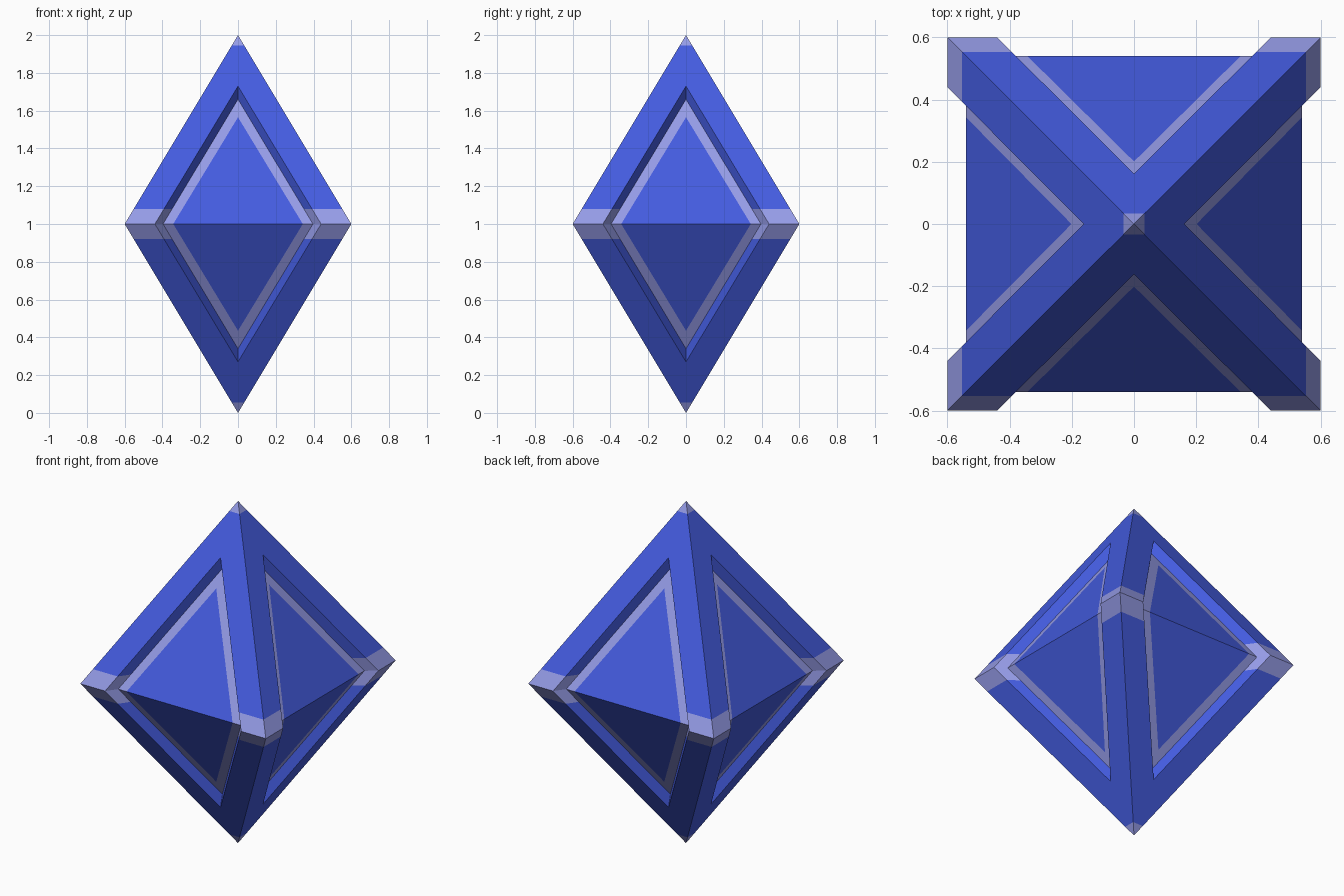
import bpy, bmesh
from mathutils import Matrix
from math import pi

if "Cube" in bpy.data.objects:
    bpy.data.objects.remove(bpy.data.objects["Cube"])


def material(name, col):
    m = bpy.data.materials.new(name)
    m.diffuse_color = (*col, 1)
    m.use_nodes = True
    m.node_tree.nodes["Principled BSDF"].inputs["Base Color"].default_value = m.diffuse_color
    return m


blue = material("royal blue", (0.058, 0.107, 0.745))
pale = material("pale lavender", (0.305, 0.333, 0.807))

# Diamond rings on each side: half width, half height, y depth at the equator
OUTER = (0.60, 1.00, 0.60)
OPENING = (0.44, 0.73, 0.60)
RECESS = (0.397, 0.66, 0.54)
BORDER = (0.343, 0.565, 0.54)
CENTRE = (0.0, 0.0, 0.54)


def add_band(bm, ring_a, ring_b, mat=0):
    """Fill between two diamond rings on all four sides, mirrored in x and z."""
    for turn in range(4):
        rot = Matrix.Rotation(turn * pi / 2, 3, 'Z')
        for sx in (-1, 1):
            for sz in (-1, 1):
                pts = []
                for w, h, d in (ring_a, ring_b):
                    pair = [(sx * w, -d, 1), (0, -(d - 0.6 * h), 1 + sz * h)]
                    pts += pair if not pts else pair[::-1]
                if ring_b is CENTRE:
                    pts.pop()
                if sx * sz < 0:
                    pts.reverse()
                verts = [bm.verts.new(rot @ Matrix.Identity(3) @ v)
                         for v in map(lambda p: Matrix.Translation(p).translation, pts)]
                bm.faces.new(verts).material_index = mat


def finish(bm, name):
    bmesh.ops.remove_doubles(bm, verts=bm.verts, dist=1e-4)
    me = bpy.data.meshes.new(name)
    bm.to_mesh(me)
    bm.free()
    me.materials.append(blue)
    me.materials.append(pale)
    ob = bpy.data.objects.new(name, me)
    bpy.context.collection.objects.link(ob)


# Crystal frame with the recess walls; tips and equator corners are pale
bm = bmesh.new()
add_band(bm, OUTER, OPENING)
add_band(bm, OPENING, RECESS)
bmesh.ops.remove_doubles(bm, verts=bm.verts, dist=1e-4)
for z in (0.055, 0.92, 1.08, 1.945):
    bmesh.ops.bisect_plane(bm, geom=bm.verts[:] + bm.edges[:] + bm.faces[:],
                           plane_co=(0, 0, z), plane_no=(0, 0, 1))
for f in bm.faces:
    h = abs(f.calc_center_median().z - 1)
    f.material_index = int(h < 0.08 or h > 0.945)
finish(bm, "crystal_frame")

# Recessed facets with a pale border
bm = bmesh.new()
add_band(bm, RECESS, BORDER, 1)
add_band(bm, BORDER, CENTRE)
finish(bm, "recessed_facets")
